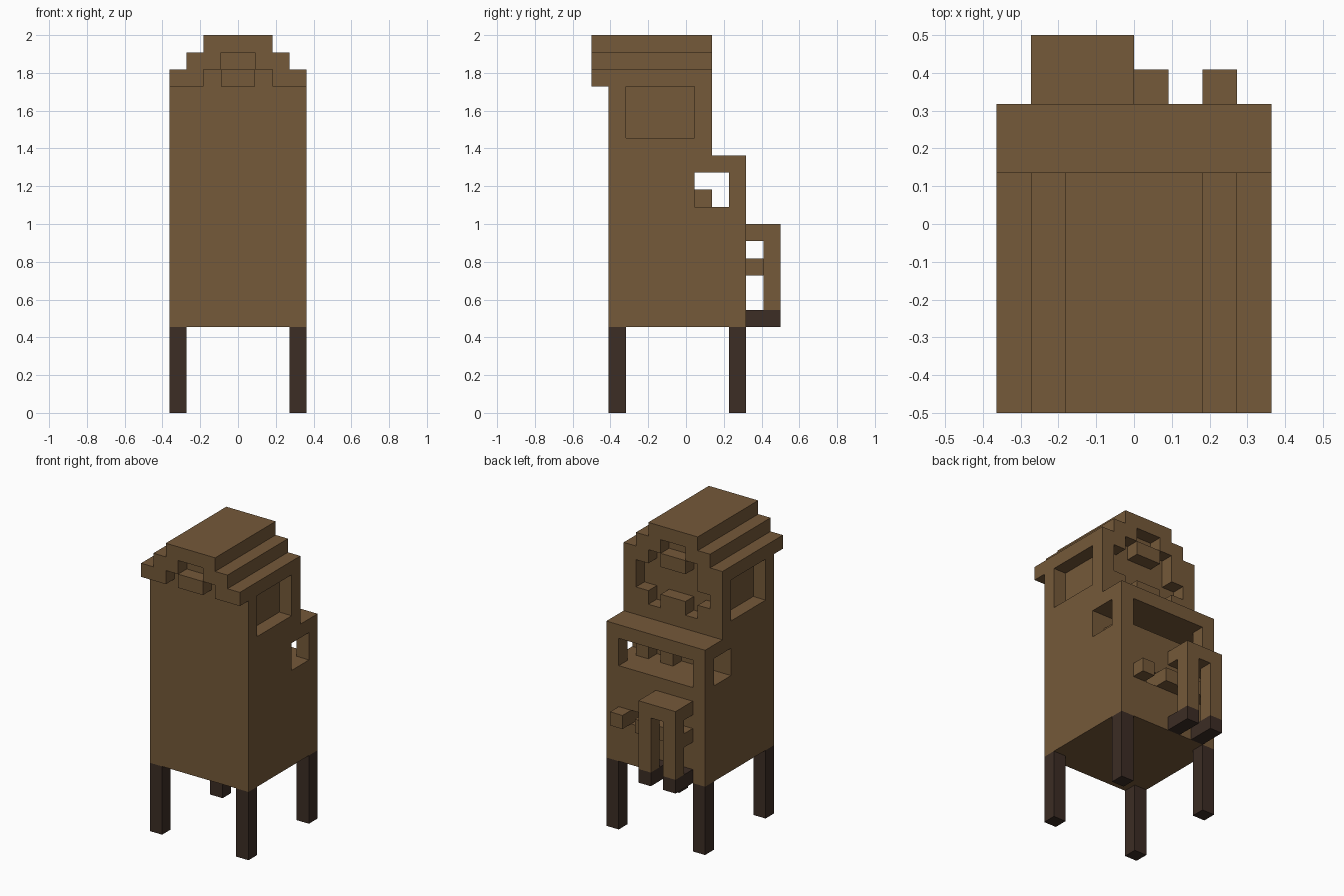
import bpy, bmesh
from mathutils import Vector

U = 1 / 11  # one block of the grid

old = bpy.data.objects.get("Cube")
if old:
    bpy.data.objects.remove(old, do_unlink=True)


def material(name, color):
    m = bpy.data.materials.new(name)
    m.use_nodes = True
    m.diffuse_color = color
    m.node_tree.nodes["Principled BSDF"].inputs["Base Color"].default_value = color
    return m


BROWN = material("brown wood", (0.178, 0.100, 0.041, 1))
DARK = material("dark wood", (0.045, 0.026, 0.018, 1))


def prism(name, outline, axis, lo, hi, mat=BROWN):
    """Extrude an outline along y (points are x, z) or along z (points are x, y)."""
    def place(a, b, c):
        x, y, z = (a, c, b) if axis == "y" else (a, b, c)
        return Vector((x, y - 5.5, z)) * U
    bm = bmesh.new()
    face = bm.faces.new([bm.verts.new(place(a, b, lo)) for a, b in outline])
    new = bmesh.ops.extrude_face_region(bm, geom=[face])["geom"]
    shift = place(0, 0, hi) - place(0, 0, lo)
    bmesh.ops.translate(bm, vec=shift, verts=[v for v in new if isinstance(v, bmesh.types.BMVert)])
    bmesh.ops.recalc_face_normals(bm, faces=bm.faces)
    mesh = bpy.data.meshes.new(name)
    bm.to_mesh(mesh)
    bm.free()
    mesh.materials.append(mat)
    obj = bpy.data.objects.new(name, mesh)
    bpy.context.scene.collection.objects.link(obj)
    return obj


def box(name, x, y, z, mat=BROWN):
    outline = [(x[0], y[0]), (x[1], y[0]), (x[1], y[1]), (x[0], y[1])]
    return prism(name, outline, "z", z[0], z[1], mat)


def mirrored(half):
    return half + [(-a, b) for a, b in reversed(half)]


def carve(targets, cutter):
    for t in targets:
        mod = t.modifiers.new("carve", "BOOLEAN")
        mod.operation = "DIFFERENCE"
        mod.solver = "EXACT"
        mod.object = cutter
        bpy.context.view_layer.objects.active = t
        bpy.ops.object.modifier_apply(modifier=mod.name)
    bpy.data.objects.remove(cutter, do_unlink=True)


# Main tower with stepped roof, front eave with arch, and rear lower body
roof_steps = [(4, 20), (3, 20), (3, 21), (2, 21), (2, 22)]
tower = prism("tower", mirrored([(4, 5)] + roof_steps), "y", 1, 7)
arch = [(1, 21), (1, 20), (2, 20), (2, 19), (4, 19)]
prism("front_eave", mirrored(arch + roof_steps), "y", 0, 1)
rear = box("rear_body", (-4, 4), (7, 9), (5, 15))

# Recessed side windows
for lo, hi in ((3, 5), (-5, -3)):
    carve([tower], box("window_cutter", (lo, hi), (2, 6), (16, 19)))

# Recessed stepped opening in the rear gable
gable = [(2, 16), (2, 17), (3, 17), (3, 19), (2, 19), (2, 20), (1, 20), (1, 21)]
carve([tower], prism("gable_cutter", mirrored(gable), "y", 6.02, 7.5))

# Slot that runs across the body and opens to the rear
slot = mirrored([(5, 6), (5, 8), (3, 8), (3, 9.5)])
carve([tower, rear], prism("slot_cutter", slot, "z", 12, 14))

# Small recess beside the rear bar
carve([rear], box("recess_cutter", (1, 2), (8, 9.5), (8, 9)))

# Blocks inside the arch, the gable and the slot
box("arch_block", (-1, 1), (0, 1), (19, 20))
box("gable_upper_block", (-1, 1), (6, 7), (19, 20))
box("gable_lower_block", (-1, 1), (6, 7), (16, 17))
box("gable_side_block", (-3, -2), (6, 7), (18, 19))
for x in (0, 2):
    box("slot_block", (x, x + 1), (6, 7), (12, 13))

# Rear fittings: knob, cross bar and a two-legged handle with dark feet
box("rear_knob", (2, 3), (9, 10), (8, 9))
box("rear_bar", (-3, 1), (9, 10), (8, 9))
box("handle_top", (-3, 0), (9, 11), (10, 11))
for x in (-3, -1):
    box("handle_post", (x, x + 1), (10, 11), (6, 10))
    box("handle_foot", (x, x + 1), (9, 11), (5, 6), DARK)

# Four corner legs
for x in (-4, 3):
    for y in (1, 8):
        box("leg", (x, x + 1), (y, y + 1), (0, 5), DARK)
